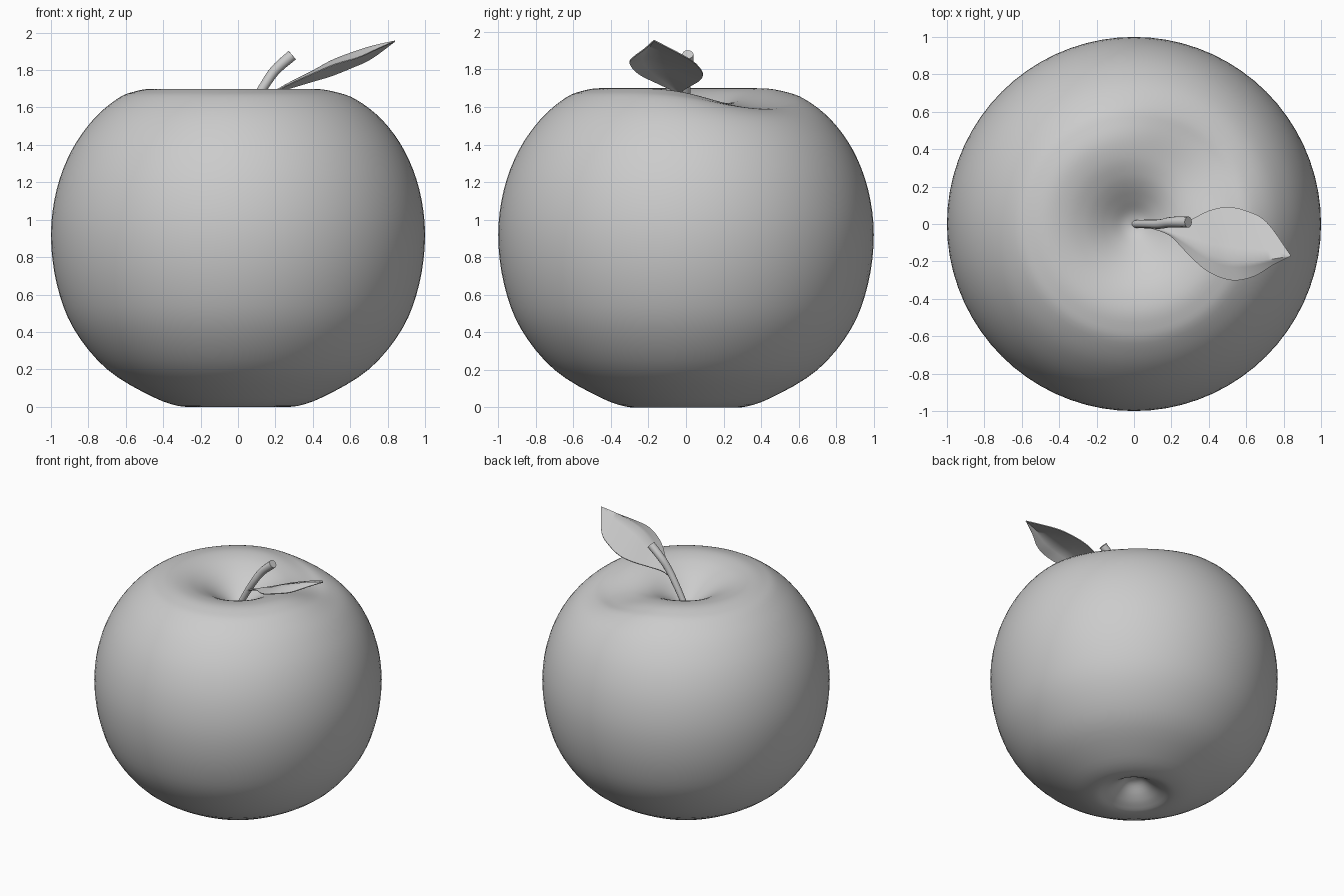
import bpy
import bmesh
import math
from mathutils import Vector

cube = bpy.data.objects.get("Cube")
if cube:
    bpy.data.objects.remove(cube, do_unlink=True)

GREY = (0.6, 0.6, 0.6, 1.0)
mat = bpy.data.materials.new("plain_grey")
mat.use_nodes = True
mat.diffuse_color = GREY
mat.node_tree.nodes["Principled BSDF"].inputs["Base Color"].default_value = GREY


def select_only(obj):
    bpy.ops.object.select_all(action="DESELECT")
    obj.select_set(True)
    bpy.context.view_layer.objects.active = obj


def finish(name, bm):
    """Turn a bmesh into a smooth, coloured object."""
    bmesh.ops.recalc_face_normals(bm, faces=bm.faces)
    mesh = bpy.data.meshes.new(name)
    bm.to_mesh(mesh)
    bm.free()
    obj = bpy.data.objects.new(name, mesh)
    bpy.context.collection.objects.link(obj)
    mesh.materials.append(mat)
    mesh.shade_smooth()
    return obj


def smooth_path(points, steps):
    """Catmull-Rom curve through the given points."""
    pts = [Vector(p) for p in points]
    pts = [2 * pts[0] - pts[1]] + pts + [2 * pts[-1] - pts[-2]]
    out = []
    for a, b, c, d in zip(pts, pts[1:], pts[2:], pts[3:]):
        for i in range(steps):
            t = i / steps
            out.append(0.5 * (2 * b + (c - a) * t + (2 * a - 5 * b + 4 * c - d) * t * t
                              + (3 * b - a - 3 * c + d) * t ** 3))
    return out + [pts[-2]]


# Fruit body: lathed profile from the bottom dimple up to the stem hollow
profile = smooth_path([
    (0, 0.13), (0.06, 0.115), (0.13, 0.06), (0.2, 0.02), (0.29, 0), (0.45, 0.05),
    (0.7, 0.2), (0.88, 0.42), (0.97, 0.66), (1, 0.92), (0.97, 1.16), (0.89, 1.37),
    (0.77, 1.54), (0.64, 1.65), (0.55, 1.686), (0.46, 1.7), (0.36, 1.685),
    (0.27, 1.65), (0.2, 1.61), (0.13, 1.56), (0.06, 1.51), (0, 1.49)], 4)
SEGMENTS = 72


def rim_dip(r, z, angle):
    """Soft sag on the back left of the rim."""
    if z < 0.9:
        return 0
    side = max(0, math.cos(angle - math.pi / 4)) ** 4
    return 0.1 * side * math.exp(-((r - 0.5) / 0.22) ** 2)


bm = bmesh.new()
rings = []
for r, z in profile[1:-1]:
    ring = []
    for s in range(SEGMENTS):
        a = math.tau * s / SEGMENTS
        ring.append(bm.verts.new((r * math.cos(a), r * math.sin(a), z - rim_dip(r, z, a))))
    rings.append(ring)
for low, high in zip(rings, rings[1:]):
    for s in range(SEGMENTS):
        n = (s + 1) % SEGMENTS
        bm.faces.new((low[s], low[n], high[n], high[s]))
for ring, tip in ((rings[0], profile[0]), (rings[-1], profile[-1])):
    pole = bm.verts.new((0, 0, tip.y))
    for s in range(SEGMENTS):
        bm.faces.new((ring[s], ring[(s + 1) % SEGMENTS], pole))
finish("fruit_body", bm)

# Stem: bent tube, wider at the cut end
curve = bpy.data.curves.new("stem", "CURVE")
curve.dimensions = "3D"
curve.bevel_depth = 0.03
curve.bevel_resolution = 4
curve.use_fill_caps = True
path = smooth_path([(0, 0, 1.47), (0.07, 0, 1.6), (0.14, 0, 1.715),
                    (0.2, 0.01, 1.8), (0.29, 0.01, 1.88)], 5)
spline = curve.splines.new("POLY")
spline.points.add(len(path) - 1)
for i, p in enumerate(path):
    spline.points[i].co = (*p, 1)
    spline.points[i].radius = 0.7 + 0.3 * i / (len(path) - 1)
stem = bpy.data.objects.new("stem", curve)
bpy.context.collection.objects.link(stem)
curve.materials.append(mat)
select_only(stem)
bpy.ops.object.convert(target="MESH")
bpy.ops.object.shade_smooth_by_angle(angle=math.radians(40))

# Leaf: back edge, raised midrib and front edge, blended along the length
back_edge = [(0.08, 0, 1.63), (0.2, -0.02, 1.68), (0.3, 0.02, 1.71), (0.4, 0.07, 1.74),
             (0.5, 0.09, 1.77), (0.6, 0.07, 1.81), (0.71, 0.01, 1.86), (0.84, -0.17, 1.955)]
midrib = [(0.08, -0.01, 1.63), (0.19, -0.05, 1.685), (0.29, -0.1, 1.74), (0.4, -0.16, 1.795),
          (0.5, -0.19, 1.85), (0.61, -0.2, 1.893), (0.72, -0.19, 1.928), (0.84, -0.17, 1.955)]
front_edge = [(0.08, -0.02, 1.63), (0.19, -0.06, 1.68), (0.28, -0.15, 1.725), (0.39, -0.25, 1.775),
              (0.52, -0.3, 1.83), (0.64, -0.28, 1.865), (0.74, -0.22, 1.91), (0.84, -0.17, 1.955)]
bm = bmesh.new()
rows = []
for b, m, f in zip(*(smooth_path(e, 4) for e in (back_edge, midrib, front_edge))):
    row = [b.lerp(m, t / 4) for t in range(4)] + [m.lerp(f, t / 3) for t in range(4)]
    rows.append([bm.verts.new(p) for p in row])
for one, two in zip(rows, rows[1:]):
    for i in range(len(one) - 1):
        bm.faces.new((one[i], one[i + 1], two[i + 1], two[i]))
bmesh.ops.remove_doubles(bm, verts=bm.verts, dist=0.0005)
leaf = finish("leaf", bm)
thickness = leaf.modifiers.new("thickness", "SOLIDIFY")
thickness.thickness = 0.006
thickness.offset = 0
select_only(leaf)
bpy.ops.object.modifier_apply(modifier=thickness.name)
bpy.ops.object.shade_smooth_by_angle(angle=math.radians(50))
